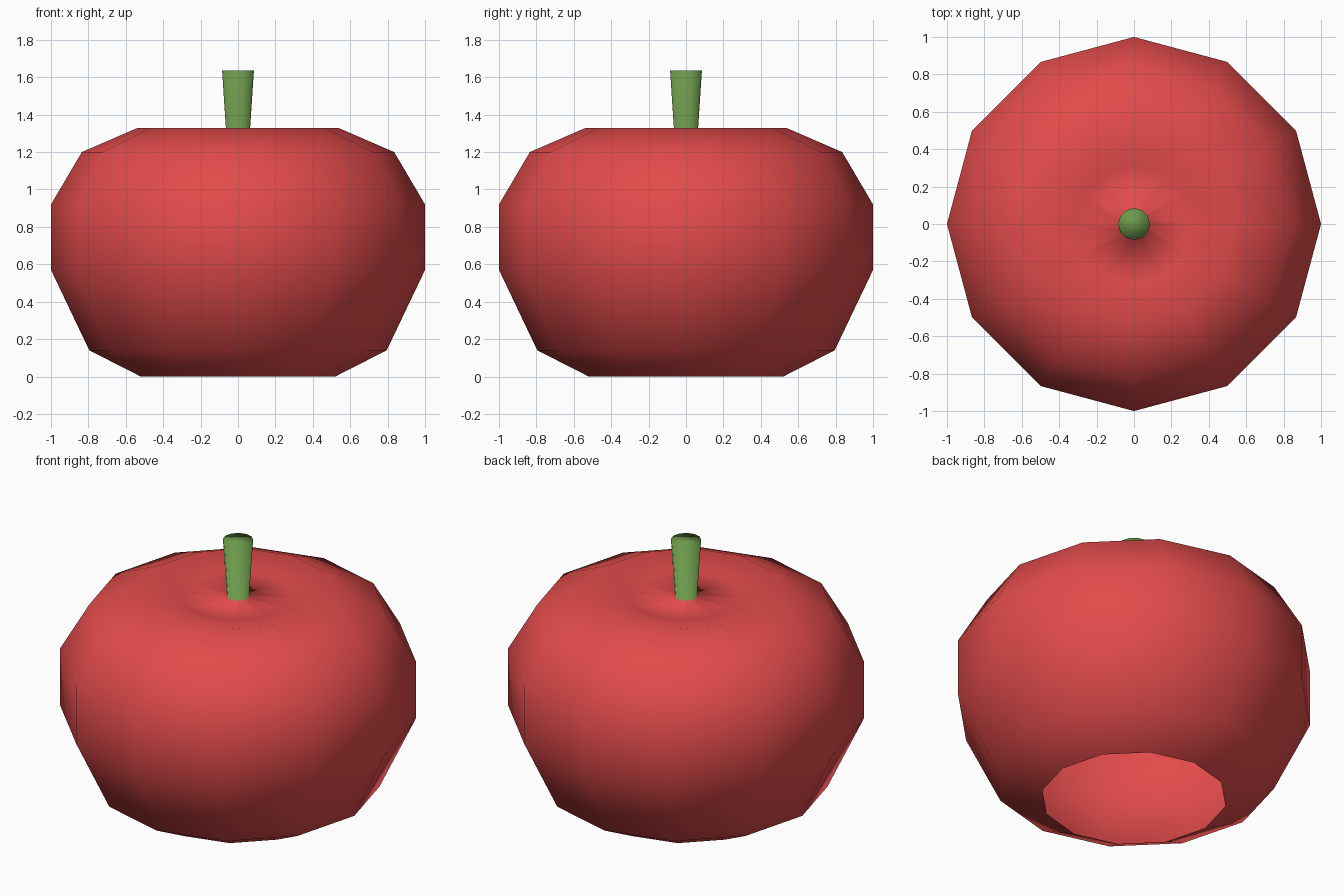
import bpy, bmesh, math

if "Cube" in bpy.data.objects:
    bpy.data.objects.remove(bpy.data.objects["Cube"])

SIDES = 12

def material(name, color):
    m = bpy.data.materials.new(name)
    m.diffuse_color = (*color, 1)
    m.use_nodes = True
    m.node_tree.nodes["Principled BSDF"].inputs["Base Color"].default_value = m.diffuse_color
    return m

# One lathed profile (radius, height): open base, body, shallow dimple, stem
profile = [(0.52, 0.0), (0.795, 0.14), (1.0, 0.57), (1.0, 0.92), (0.835, 1.2),
           (0.535, 1.33), (0.32, 1.285), (0.062, 1.285), (0.085, 1.635)]
STEM_RING = 7  # profile index where the stem starts

bm = bmesh.new()
rings = []
for r, z in profile:
    ring = []
    for i in range(SIDES):
        a = 2 * math.pi * i / SIDES
        ring.append(bm.verts.new((r * math.cos(a), r * math.sin(a), z)))
    rings.append(ring)

# Skin and stem walls
for k in range(len(rings) - 1):
    lo, hi = rings[k], rings[k + 1]
    for i in range(SIDES):
        j = (i + 1) % SIDES
        f = bm.faces.new((lo[i], lo[j], hi[j], hi[i]))
        f.material_index = 1 if k >= STEM_RING else 0

# Stem cap
cap = bm.faces.new(rings[-1])
cap.material_index = 1
for f in bm.faces:
    f.smooth = True

mesh = bpy.data.meshes.new("apple")
bm.to_mesh(mesh)
bm.free()
mesh.materials.append(material("red skin", (0.76, 0.07, 0.07)))
mesh.materials.append(material("green stem", (0.15, 0.32, 0.07)))
apple = bpy.data.objects.new("apple", mesh)
bpy.context.collection.objects.link(apple)
